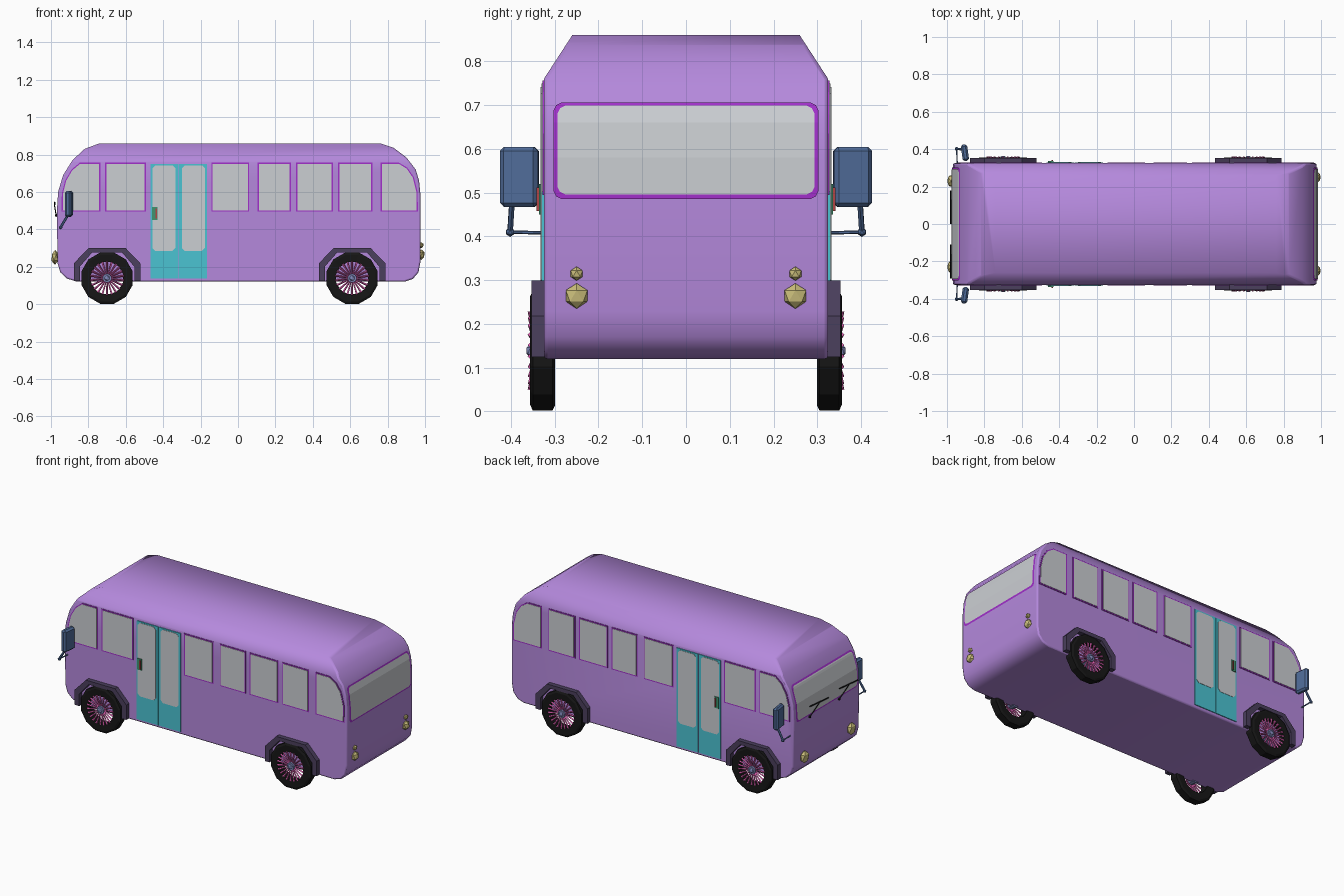
import bpy, bmesh, math
from mathutils import Vector, Matrix

if "Cube" in bpy.data.objects:
    bpy.data.objects.remove(bpy.data.objects["Cube"])

PURPLE, FRAME, GLASS = (0.46, 0.25, 0.72, 1), (0.36, 0.03, 0.6, 1), (0.6, 0.62, 0.65, 1)
TEAL, DARK, BLACK = (0.07, 0.55, 0.65, 1), (0.07, 0.05, 0.11, 1), (0.008, 0.008, 0.008, 1)
BLUE, PINK, GOLD = (0.08, 0.15, 0.32, 1), (0.75, 0.12, 0.45, 1), (0.6, 0.52, 0.2, 1)
mats = {}


def finish(name, bm, color, mirror=True, smooth=None):
    bmesh.ops.recalc_face_normals(bm, faces=bm.faces[:])
    me = bpy.data.meshes.new(name)
    bm.to_mesh(me)
    bm.free()
    if color not in mats:
        mats[color] = bpy.data.materials.new("paint")
        mats[color].diffuse_color = color
    me.materials.append(mats[color])
    ob = bpy.data.objects.new(name, me)
    bpy.context.collection.objects.link(ob)
    if mirror:
        ob.modifiers.new("mirror", 'MIRROR').use_axis = (False, True, False)
    if smooth:
        bpy.ops.object.select_all(action='DESELECT')
        ob.select_set(True)
        bpy.context.view_layer.objects.active = ob
        bpy.ops.object.shade_smooth_by_angle(angle=math.radians(smooth))
    return ob


def prism(bm, pts, y0, y1):
    """Extrude an x-z outline from y0 to y1."""
    a = [bm.verts.new((x, y0, z)) for x, z in pts]
    b = [bm.verts.new((x, y1, z)) for x, z in pts]
    bm.faces.new(a)
    bm.faces.new(b)
    for i in range(len(a)):
        j = (i + 1) % len(a)
        bm.faces.new((a[i], a[j], b[j], b[i]))


def rect(x0, x1, z0, z1, c=0.0):
    if not c:
        return [(x0, z0), (x1, z0), (x1, z1), (x0, z1)]
    return [(x0 + c, z0), (x1 - c, z0), (x1, z0 + c), (x1, z1 - c),
            (x1 - c, z1), (x0 + c, z1), (x0, z1 - c), (x0, z0 + c)]


def rod(bm, p, q, r, n=6, r2=None):
    p, q = Vector(p), Vector(q)
    m = Matrix.Translation((p + q) / 2) @ (q - p).to_track_quat('Z', 'Y').to_matrix().to_4x4()
    bmesh.ops.create_cone(bm, cap_ends=True, segments=n, radius1=r, radius2=r2 or r,
                          depth=(q - p).length, matrix=m)


def blob(bm, p, size):
    bmesh.ops.create_icosphere(bm, subdivisions=1, radius=1,
                               matrix=Matrix.Translation(p) @ Matrix.Diagonal((*size, 1)))


def shrink(pts, k):
    """Inset an outline about its middle by roughly k."""
    xs, zs = [p[0] for p in pts], [p[1] for p in pts]
    cx, cz = (min(xs) + max(xs)) / 2, (min(zs) + max(zs)) / 2
    sx = 1 - 2 * k / (max(xs) - min(xs))
    sz = 1 - 2 * k / (max(zs) - min(zs))
    return [(cx + (x - cx) * sx, cz + (z - cz) * sz) for x, z in pts]


# body: side profile extruded, roof edges cut to a chamfer
nose = [(-.86, .12), (-.915, .137), (-.95, .17), (-.965, .22), (-.968, .5), (-.962, .6),
        (-.935, .69), (-.885, .77), (-.82, .83), (-.74, .86)]
tail = [(.76, .86), (.83, .837), (.90, .785), (.95, .72), (.968, .66), (.976, .58),
        (.976, .23), (.965, .17), (.935, .135), (.89, .12)]
bm = bmesh.new()
prism(bm, nose + tail, -.325, .325)
for s in (1, -1):
    cut = bmesh.ops.bisect_plane(bm, geom=bm.verts[:] + bm.edges[:] + bm.faces[:],
                                 plane_co=(0, s * .325, .76), plane_no=(0, s * .10, .065),
                                 clear_outer=True)
    bmesh.ops.holes_fill(bm, edges=[e for e in bm.edges if e.is_boundary])
bev = finish("body", bm, PURPLE, False, 60).modifiers.new("edge", 'BEVEL')
bev.width, bev.segments, bev.angle_limit = .008, 2, math.radians(62)


# end windows following the body profile
def x_at(side, z):
    pts = sorted(side, key=lambda p: p[1])
    for (xa, za), (xb, zb) in zip(pts, pts[1:]):
        if za <= z <= zb:
            return xa + (xb - xa) * (z - za) / (zb - za)


def end_pane(name, side, off, w, z0, z1, color):
    bm = bmesh.new()
    prev = None
    levels = [(z0, w - .018), (z0 + .006, w - .006), (z0 + .018, w)]
    levels += [(z, w) for z in (.54, .58, .60, .63, .66)]
    levels += [(z1 - .018, w), (z1 - .006, w - .006), (z1, w - .018)]
    for z, hw in levels:
        x = x_at(side, z)
        x += math.copysign(off, x)
        row = [bm.verts.new((x, -hw, z)), bm.verts.new((x, hw, z))]
        if prev:
            bm.faces.new((prev[0], prev[1], row[1], row[0]))
        prev = row
    finish(name, bm, color, False)


for nm, side in (("windshield", nose), ("rear_window", tail)):
    end_pane(nm + "_frame", side, .004, .303, .486, .706, FRAME)
    end_pane(nm, side, .007, .294, .496, .699, GLASS)

# side windows, curved at both ends
outlines = [rect(a, b, .495, .757) for a, b in
            ((-.71, -.493), (-.142, .06), (.105, .283), (.31, .507), (.535, .718))]
outlines.append([(-.735, .495), (-.735, .757), (-.845, .757), (-.89, .72), (-.925, .66),
                 (-.942, .59), (-.944, .495)])
outlines.append([(.763, .495), (.763, .757), (.86, .757), (.905, .73), (.94, .68),
                 (.96, .60), (.962, .495)])
bm, gm = bmesh.new(), bmesh.new()
for o in outlines:
    prism(bm, o, .318, .328)
    prism(gm, shrink(o, .007), .320, .330)
finish("side_window_frames", bm, FRAME)
finish("side_windows", gm, GLASS)

# double door
bm, gm = bmesh.new(), bmesh.new()
for a, b in ((-.468, -.319), (-.315, -.165)):
    prism(bm, rect(a, b, .137, .75), .318, .330)
for a, b in ((-.458, -.335), (-.30, -.177)):
    prism(gm, rect(a, b, .285, .742, .015), .320, .332)
finish("door", bm, TEAL)
finish("door_glass", gm, GLASS)
bm = bmesh.new()
prism(bm, rect(-.46, -.43, .45, .52), .325, .336)
finish("door_handle_plate", bm, (.05, .3, .16, 1))
bm = bmesh.new()
prism(bm, rect(-.441, -.434, .458, .512), .33, .342)
finish("door_handle", bm, (.45, .06, .06, 1))

# wheels and fenders
R, CZ = .139, .139
for label, cx in (("front", -.70), ("rear", .61)):
    bm = bmesh.new()
    n, rings = 12, []
    for i in range(n):
        a = math.tau * (i + .5) / n
        rings.append([bm.verts.new((cx + r * math.sin(a), y, CZ + r * math.cos(a)))
                      for r, y in ((R * 1.02, .305), (R * 1.02, .35), (R - .01, .356),
                                   (.088, .354), (.088, .302), (R - .01, .299))])
    for i in range(n):
        p, q = rings[i], rings[(i + 1) % n]
        for k in range(6):
            m = (k + 1) % 6
            bm.faces.new((p[k], p[m], q[m], q[k]))
    finish(label + "_tyre", bm, BLACK)

    bm = bmesh.new()
    for i in range(22):
        a = math.tau * i / 22
        d = Vector((math.sin(a), 0, math.cos(a)))
        hub = Vector((cx, .342, CZ))
        rod(bm, hub + d * .015, hub + d * .09 + Vector((0, .014, 0)), .0035, 4, .006)
    finish(label + "_spokes", bm, PINK)

    bm = bmesh.new()
    rod(bm, (cx, .30, CZ), (cx, .356, CZ), .028, 10, .024)
    blob(bm, (cx, .356, CZ), (.016, .010, .016))
    finish(label + "_hub", bm, (.22, .25, .5, 1))

    half = [(.178, .125), (.178, .218), (.10, .299)]
    inner = [(.08, .276), (.146, .20), (.146, .125)]
    arch = [(-x, z) for x, z in half] + half[::-1]
    arch += inner[::-1] + [(-x, z) for x, z in inner]
    bm = bmesh.new()
    prism(bm, [(cx + x, z) for x, z in arch], .315, .353)
    finish(label + "_fender", bm, DARK)

# lamps
bm = bmesh.new()
blob(bm, (-.978, .23, .25), (.022, .036, .040))
finish("headlight", bm, GOLD)
bm = bmesh.new()
blob(bm, (.98, .25, .264), (.02, .029, .029))
blob(bm, (.98, .25, .315), (.014, .016, .016))
finish("tail_lights", bm, GOLD)

# mirrors
bm = bmesh.new()
bmesh.ops.create_cube(bm, size=1, matrix=Matrix.Translation((-.904, .381, .536))
                      @ Matrix.Rotation(math.radians(8), 4, 'Z')
                      @ Matrix.Diagonal((.034, .088, .138, 1)))
bmesh.ops.bevel(bm, geom=bm.edges[:], offset=.010, segments=1, affect='EDGES')
rod(bm, (-.91, .398, .475), (-.948, .402, .412), .007)
rod(bm, (-.948, .402, .41), (-.945, .315, .408), .004)
blob(bm, (-.948, .402, .41), (.011, .011, .011))
finish("wing_mirror", bm, BLUE)

# wipers
for label, y in (("left", -.17), ("right", .12)):
    bm = bmesh.new()
    rod(bm, (-.972, y + .05, .475), (-.982, y - .03, .535), .003, 4)
    rod(bm, (-.980, y - .12, .53), (-.980, y + .06, .545), .004, 4)
    blob(bm, (-.972, y + .05, .475), (.008, .009, .009))
    finish(label + "_wiper", bm, BLACK, False)

for m in bpy.data.materials:
    if m.users and not m.is_grease_pencil:
        m.use_nodes = True
        m.node_tree.nodes["Principled BSDF"].inputs["Base Color"].default_value = m.diffuse_color
